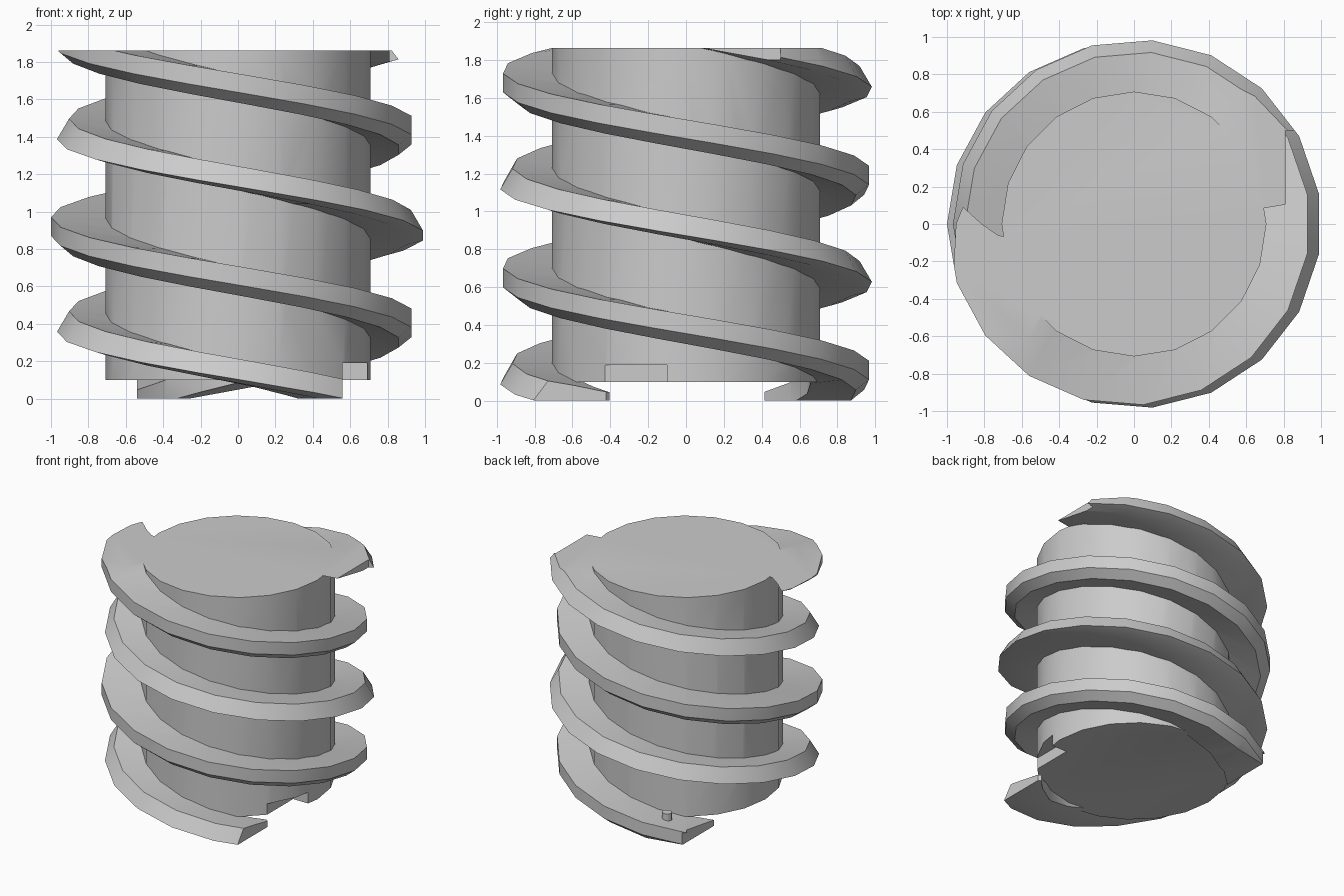
import bpy, bmesh
from math import cos, sin, radians

if "Cube" in bpy.data.objects:
    bpy.data.objects.remove(bpy.data.objects["Cube"])

PITCH, STEP = 1.03, 360 / 19      # left-handed lead per turn, 19 sides per turn


def new_object(name, bm):
    bmesh.ops.recalc_face_normals(bm, faces=bm.faces)
    me = bpy.data.meshes.new(name)
    bm.to_mesh(me)
    bm.free()
    ob = bpy.data.objects.new(name, me)
    bpy.context.collection.objects.link(ob)
    return ob


def cylinder(name, r, z0, z1, sides, x=0, y=0):
    bm = bmesh.new()
    bmesh.ops.create_cone(bm, cap_ends=True, segments=sides, radius1=r, radius2=r, depth=z1 - z0)
    bmesh.ops.translate(bm, vec=(x, y, (z0 + z1) / 2), verts=bm.verts)
    return new_object(name, bm)


def box(name, lo, hi):
    bm = bmesh.new()
    bmesh.ops.create_cube(bm, size=1)
    bmesh.ops.scale(bm, vec=[b - a for a, b in zip(lo, hi)], verts=bm.verts)
    bmesh.ops.translate(bm, vec=[(a + b) / 2 for a, b in zip(lo, hi)], verts=bm.verts)
    return new_object(name, bm)


def thread(name, profile, cx, z180, ks):
    """Sweep a (radius, height) profile down a left-handed helix."""
    bm = bmesh.new()
    rings = []
    for k in ks:
        a = radians(180 + k * STEP)
        z = z180 - PITCH * k / 19
        rings.append([bm.verts.new((cx + r * cos(a), r * sin(a), z + h)) for r, h in profile])
    n = len(profile)
    for p, q in zip(rings, rings[1:]):
        for i in range(n):
            j = (i + 1) % n
            bm.faces.new((p[i], p[j], q[j], q[i]))
    bm.faces.new(rings[0])
    bm.faces.new(rings[-1])
    return new_object(name, bm)


def boolean(ob, other, op):
    """Apply a boolean and discard the helper."""
    m = ob.modifiers.new(op, 'BOOLEAN')
    m.operation, m.object, m.solver = op, other, 'EXACT'
    bpy.context.view_layer.update()
    dg = bpy.context.evaluated_depsgraph_get()
    me = bpy.data.meshes.new_from_object(ob.evaluated_get(dg))
    ob.modifiers.clear()
    ob.data = me
    bpy.data.objects.remove(other)


# Core shaft, with one thread chamfered below and one bevelled above
screw = cylinder("screw_body", 0.708, 0.10, 2.05, 20)
lower_chamfer = thread("chamfered_thread",
                       [(0.66, -0.02), (0.90, -0.055), (0.97, 0.0), (0.97, 0.10), (0.66, 0.095)],
                       -0.03, 1.90, range(-3, 37))
upper_bevel = thread("bevelled_thread",
                     [(0.66, -0.02), (0.90, -0.02), (0.985, 0.0), (0.92, 0.11), (0.66, 0.095)],
                     0.017, 1.387, list(range(-11, 27)) + [26.5])
boolean(screw, lower_chamfer, 'UNION')
boolean(screw, upper_bevel, 'UNION')

# Trim top and bottom flat, then square off the thread ends
boolean(screw, box("trim_box", (-2, -2, 0), (2, 2, 1.862)), 'INTERSECT')
boolean(screw, box("end_cut_a", (0.56, -1.2, -0.1), (1.2, -0.1, 0.19)), 'DIFFERENCE')
boolean(screw, box("end_cut_b", (-1.2, 0.1, -0.1), (-0.54, 1.2, 0.0999)), 'DIFFERENCE')
boolean(screw, box("end_cut_c", (0.81, -0.3, 1.70), (1.2, 0.5, 2.2)), 'DIFFERENCE')

# Small peg standing on the lower end of the chamfered thread
peg = cylinder("small_peg", 0.037, 0.09, 0.165, 12, -0.33, 0.74)
peg.location = (-0.02, 0, 0.02)

for ob in (screw, peg):
    bpy.ops.object.select_all(action='DESELECT')
    ob.select_set(True)
    bpy.context.view_layer.objects.active = ob
    bpy.ops.object.shade_smooth_by_angle(angle=radians(30))
